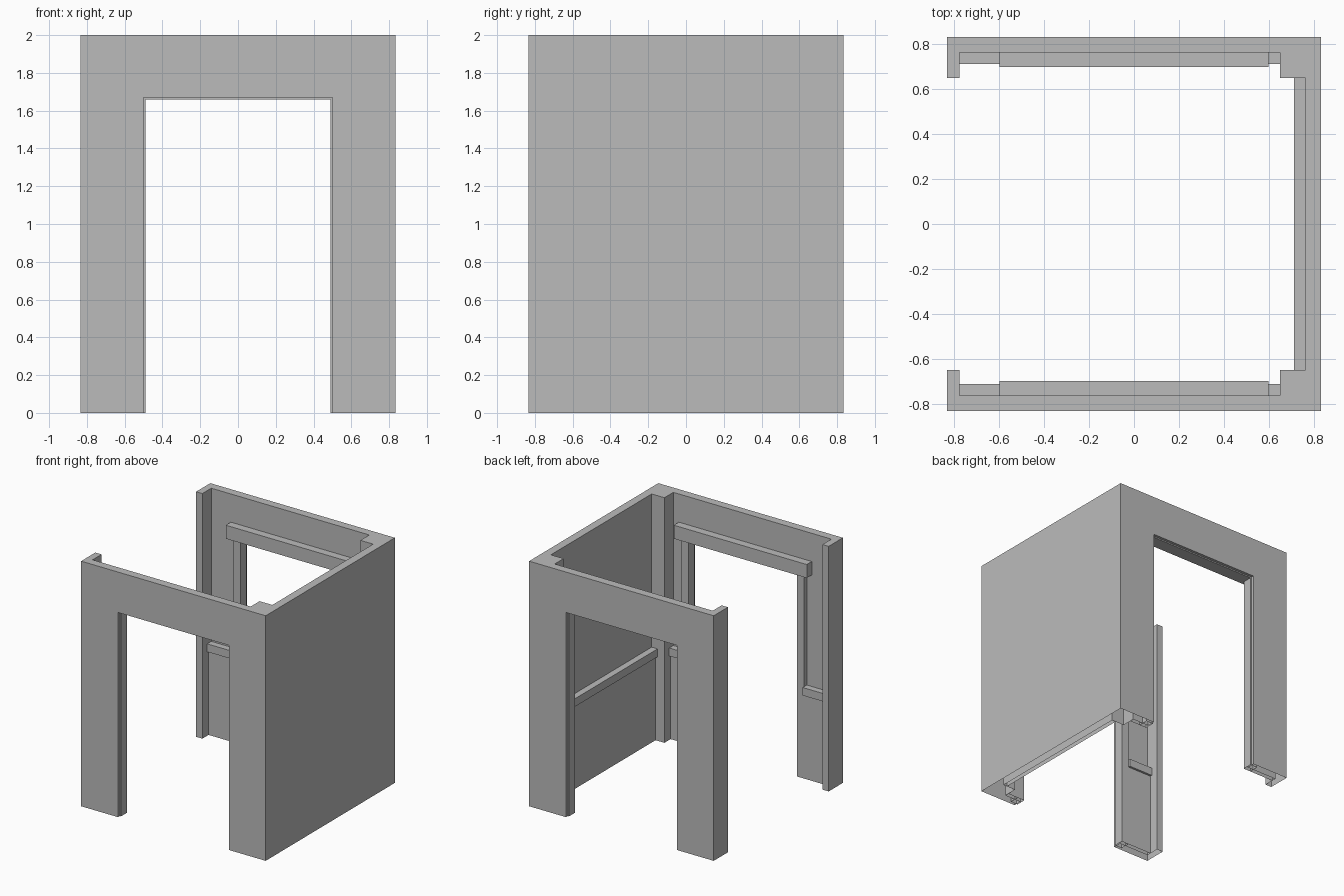
import bpy
import bmesh

default = bpy.data.objects.get("Cube")
if default:
    bpy.data.objects.remove(default, do_unlink=True)

# Plan distances from the centre, and heights
OUT, INNER, PILLAR = 0.833, 0.765, 0.65
PANEL, RAIL, HEAD = 0.73, 0.712, 0.70
POST = 0.777
DOOR, DOOR_TOP, HEIGHT = 0.5, 1.67, 2.0
JAMB_IN, JAMB_OUT, LIP = 0.49, 0.555, 0.81
RAIL_LOW, RAIL_TOP = 0.685, 0.75

grey = bpy.data.materials.new("plaster_grey")
grey.use_nodes = True
colour = (0.5, 0.5, 0.5, 1)
grey.diffuse_color = colour
grey.node_tree.nodes["Principled BSDF"].inputs["Base Color"].default_value = colour


def open_base(bm):
    """Remove the faces that lie on the ground, leaving hollow undersides."""
    ground = [f for f in bm.faces if all(abs(v.co.z) < 1e-4 for v in f.verts)]
    bmesh.ops.delete(bm, geom=ground, context='FACES')


def prism(name, plan, low, high, hollow=True):
    """Extrude a plan outline between two heights."""
    bm = bmesh.new()
    face = bm.faces.new([bm.verts.new((x, y, low)) for x, y in plan])
    top = bmesh.ops.extrude_face_region(bm, geom=[face], use_keep_orig=True)["geom"]
    for v in top:
        if isinstance(v, bmesh.types.BMVert):
            v.co.z = high
    bmesh.ops.recalc_face_normals(bm, faces=bm.faces[:])
    if hollow:
        open_base(bm)
    mesh = bpy.data.meshes.new(name)
    bm.to_mesh(mesh)
    bm.free()
    mesh.materials.append(grey)
    obj = bpy.data.objects.new(name, mesh)
    bpy.context.collection.objects.link(obj)
    return obj


def block(name, x0, x1, y0, y1, low, high, hollow=True):
    return prism(name, [(x0, y0), (x1, y0), (x1, y1), (x0, y1)], low, high, hollow)


# Three walls with corner pillars and end posts, as one outline
half = [(-OUT, OUT), (-OUT, PILLAR), (-POST, PILLAR), (-POST, INNER),
        (PILLAR, INNER), (PILLAR, PILLAR), (INNER, PILLAR)]
outline = half + [(x, -y) for x, y in reversed(half)] + [(OUT, -OUT), (OUT, OUT)]
walls = prism("walls", outline, 0, HEIGHT, hollow=False)

# Both doorways are cut in one pass
cutter = block("doorway_cutter", -DOOR, DOOR, -1, 1, -0.1, DOOR_TOP, hollow=False)
cutter.hide_render = True
cut = walls.modifiers.new("doorways", 'BOOLEAN')
cut.operation = 'DIFFERENCE'
cut.solver = 'EXACT'
cut.object = cutter
bpy.context.view_layer.update()
graph = bpy.context.evaluated_depsgraph_get()
cut_mesh = bpy.data.meshes.new_from_object(walls.evaluated_get(graph))
walls.modifiers.clear()
bm = bmesh.new()
bm.from_mesh(cut_mesh)
open_base(bm)
bm.to_mesh(cut_mesh)
bm.free()
walls.data = cut_mesh
bpy.data.objects.remove(cutter, do_unlink=True)

# Door trim, wainscot and rails on the front and back walls
for side, s in (("front", -1), ("back", 1)):
    block(side + "_door_header", -0.6, 0.6, s * HEAD, s * LIP, 1.66, 1.77)
    for hand, h, end in (("right", -1, POST), ("left", 1, PILLAR)):
        name = side + "_" + hand
        block(name + "_jamb", h * JAMB_IN, h * JAMB_OUT, s * PANEL, s * LIP, 0, 1.66)
        block(name + "_wainscot", h * JAMB_OUT, h * end, s * PANEL, s * INNER, 0, RAIL_LOW)
        block(name + "_rail", h * JAMB_OUT, h * end, s * RAIL, s * INNER, RAIL_LOW, RAIL_TOP)

# Wainscot and rail along the closed side wall
block("side_wainscot", PANEL, INNER, -PILLAR, PILLAR, 0, RAIL_LOW)
block("side_rail", RAIL, INNER, -PILLAR, PILLAR, RAIL_LOW, RAIL_TOP)
